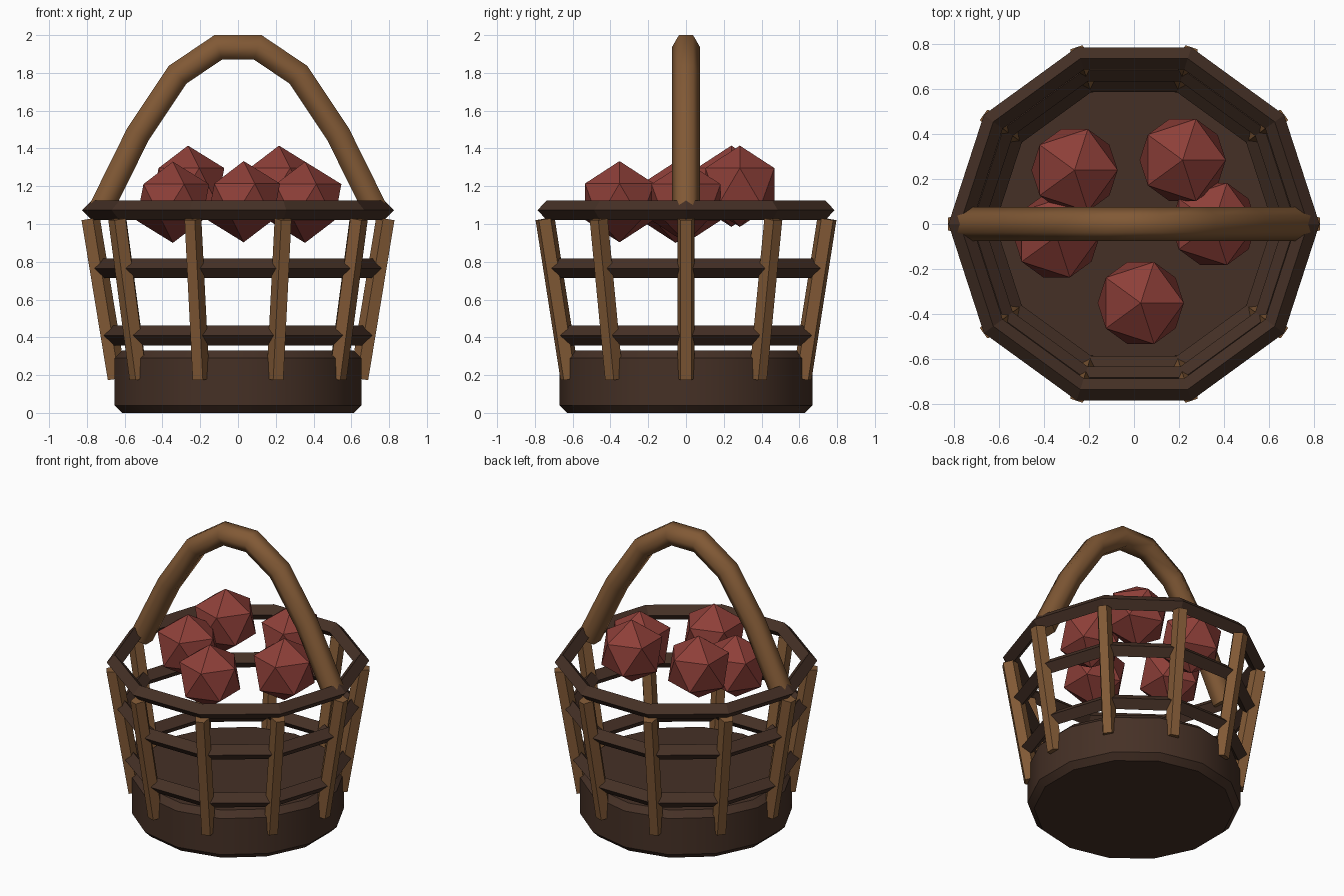
import bpy, bmesh, math
from mathutils import Vector, Matrix

if "Cube" in bpy.data.objects:
    bpy.data.objects.remove(bpy.data.objects["Cube"])

SIDES = 10


def material(name, rgb):
    m = bpy.data.materials.new(name)
    m.diffuse_color = (*rgb, 1)
    m.use_nodes = True
    m.node_tree.nodes["Principled BSDF"].inputs["Base Color"].default_value = m.diffuse_color
    return m


DARK = material("dark_wood", (0.06, 0.03, 0.019))
LIGHT = material("light_wood", (0.22, 0.10, 0.036))
RED = material("red_skin", (0.27, 0.05, 0.04))


def finish(name, mat, smooth=False):
    ob = bpy.context.object
    ob.name = name
    ob.data.materials.append(mat)
    if smooth:
        bpy.ops.object.shade_smooth_by_angle(angle=math.radians(30))
    return ob


def sweep(name, path, section, side, mat):
    """Sweep a closed section along a path in the plane normal to `side`, mitred at joints."""
    pts = [Vector(p) for p in path]
    side = Vector(side).normalized()
    bm = bmesh.new()
    rings = []
    for i, p in enumerate(pts):
        d0 = (p - pts[max(i - 1, 0)]).normalized()
        d1 = (pts[min(i + 1, len(pts) - 1)] - p).normalized()
        t = (d0 + d1).normalized()
        ref = d1 if d1.length else d0
        up = side.cross(t)
        mitre = 1 / max(0.3, t.dot(ref))
        rings.append([bm.verts.new(p + side * a + up * b * mitre) for a, b in section])
    n = len(section)
    for r0, r1 in zip(rings, rings[1:]):
        for k in range(n):
            bm.faces.new((r0[k], r0[(k + 1) % n], r1[(k + 1) % n], r1[k]))
    bm.faces.new(rings[0])
    bm.faces.new(rings[-1])
    bmesh.ops.recalc_face_normals(bm, faces=bm.faces)
    me = bpy.data.meshes.new(name)
    bm.to_mesh(me)
    bm.free()
    ob = bpy.data.objects.new(name, me)
    bpy.context.collection.objects.link(ob)
    me.materials.append(mat)
    bpy.ops.object.select_all(action='DESELECT')
    bpy.context.view_layer.objects.active = ob
    ob.select_set(True)
    return ob


# Solid base disc with chamfered rims
bpy.ops.mesh.primitive_cylinder_add(vertices=14, radius=0.67, depth=0.33, location=(0, 0, 0.165))
base = finish("base", DARK)
bm = bmesh.new()
bm.from_mesh(base.data)
rim = [e for e in bm.edges if abs(e.verts[0].co.z - e.verts[1].co.z) < 1e-4]
bmesh.ops.bevel(bm, geom=rim, offset=0.04, segments=1, affect='EDGES')
bm.to_mesh(base.data)
bm.free()
bpy.ops.object.shade_smooth_by_angle(angle=math.radians(30))

# Three hoops with diamond section
for name, r, z in (("lower_hoop", 0.67, 0.41), ("middle_hoop", 0.72, 0.765), ("rim_hoop", 0.775, 1.073)):
    bpy.ops.mesh.primitive_torus_add(major_segments=SIDES, minor_segments=4,
                                     major_radius=r, minor_radius=0.052, location=(0, 0, z))
    finish(name, DARK)

# Leaning slats: five-sided, flat face outward and ridge inward
pentagon = [(0.048 * math.sin(k * math.tau / 5), 0.054 * math.cos(k * math.tau / 5)) for k in range(5)]
for i in range(SIDES):
    a = i * math.tau / SIDES
    out = Vector((math.cos(a), math.sin(a), 0))
    side = Vector((math.sin(a), -math.cos(a), 0))
    lean = out * 0.646 + Vector((0, 0, 0.18)), out * 0.785 + Vector((0, 0, 1.027))
    # section's +b axis is side x direction; flip if needed so the ridge faces inward
    flip = -1 if side.cross(lean[1] - lean[0]).dot(out) > 0 else 1
    sweep(f"slat_{i + 1}", lean, [(s, b * flip) for s, b in pentagon], side, LIGHT)

# Hexagonal arched handle
half = [(0.74, 1.05), (0.53, 1.475), (0.32, 1.79), (0.105, 1.935)]
arch = [(-x, 0, z) for x, z in half] + [(x, 0, z) for x, z in reversed(half)]
hexagon = [(0.075 * math.cos(k * math.tau / 6), 0.075 * math.sin(k * math.tau / 6)) for k in range(6)]
handle = sweep("handle", arch, hexagon, (0, 1, 0), LIGHT)
bpy.ops.object.shade_smooth_by_angle(angle=math.radians(65))

# Faceted fruit
fruit = [(-0.265, 0.24, 1.2), (0.217, 0.285, 1.2), (0.355, 0.0, 1.115),
         (-0.345, -0.055, 1.115), (0.03, -0.352, 1.118)]
for i, p in enumerate(fruit):
    bpy.ops.mesh.primitive_ico_sphere_add(subdivisions=1, radius=0.215, location=p)
    finish(f"fruit_{i + 1}", RED)
